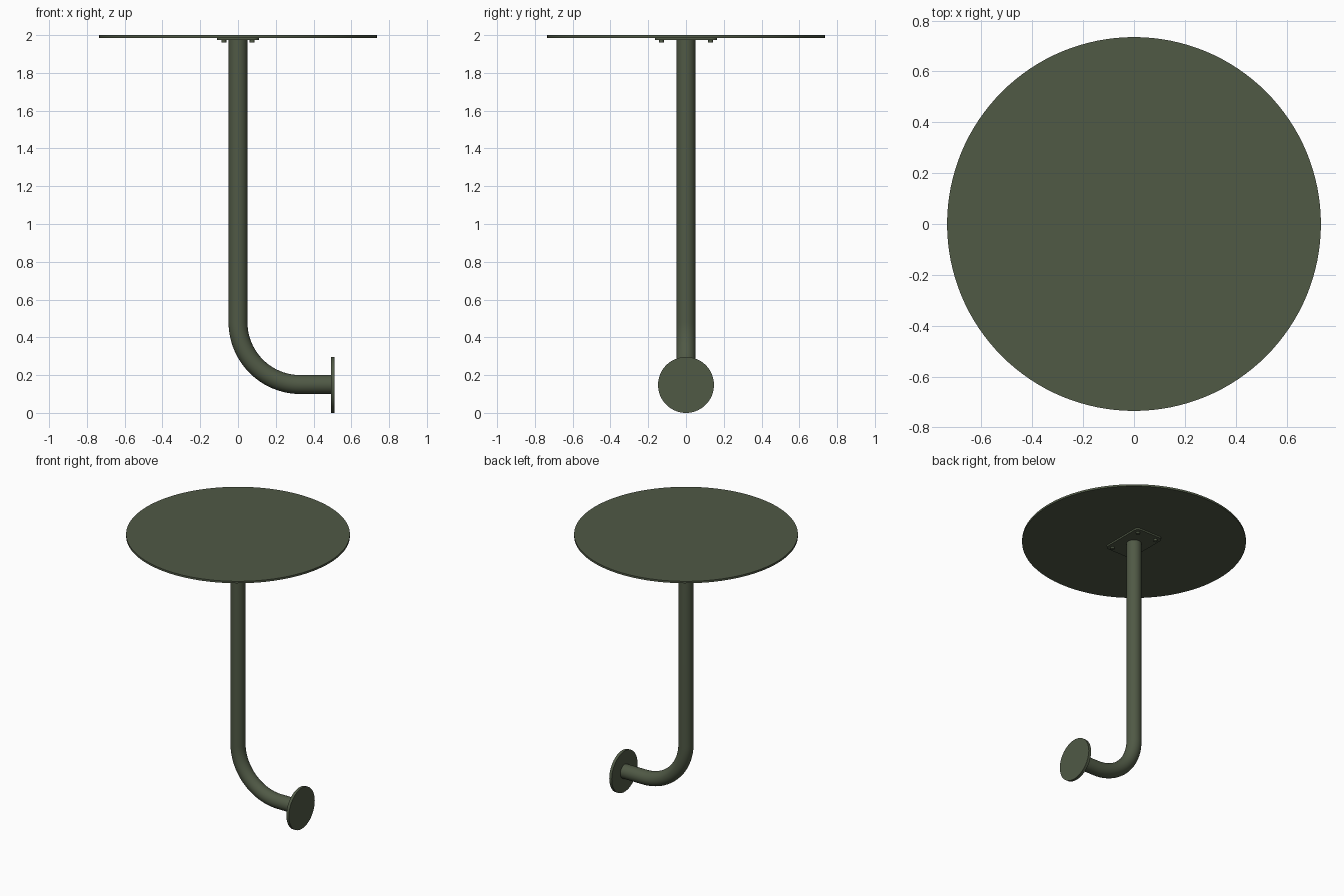
import bpy, bmesh
from math import pi, sin, cos, radians

if "Cube" in bpy.data.objects:
    bpy.data.objects.remove(bpy.data.objects["Cube"])

green = bpy.data.materials.new("olive_paint")
green.diffuse_color = (0.08, 0.10, 0.06, 1)
green.use_nodes = True
green.node_tree.nodes["Principled BSDF"].inputs["Base Color"].default_value = green.diffuse_color


def finish(obj, name):
    obj.name = name
    obj.data.materials.append(green)
    bpy.ops.object.select_all(action='DESELECT')
    obj.select_set(True)
    bpy.context.view_layer.objects.active = obj
    bpy.ops.object.shade_smooth_by_angle(angle=radians(35))


def disc(name, radius, depth, loc, sides=96, rot=(0, 0, 0)):
    bpy.ops.mesh.primitive_cylinder_add(vertices=sides, radius=radius, depth=depth,
                                        location=loc, rotation=rot)
    finish(bpy.context.object, name)


# Round table top
disc("table_top", 0.735, 0.014, (0, 0, 1.993), 128)

# Rounded rectangular mounting plate under the top
hx, hy, r, z0, z1 = 0.11, 0.165, 0.03, 1.974, 1.987
bm = bmesh.new()
outline = []
for i, (sx, sy) in enumerate([(1, 1), (-1, 1), (-1, -1), (1, -1)]):
    for k in range(9):
        a = (i + k / 8) * pi / 2
        outline.append(bm.verts.new((sx * (hx - r) + r * cos(a),
                                     sy * (hy - r) + r * sin(a), z0)))
face = bm.faces.new(outline)
top = bmesh.ops.extrude_face_region(bm, geom=[face])
for v in top["geom"]:
    if isinstance(v, bmesh.types.BMVert):
        v.co.z = z1
bmesh.ops.recalc_face_normals(bm, faces=bm.faces)
mesh = bpy.data.meshes.new("mounting_plate")
bm.to_mesh(mesh)
bm.free()
plate = bpy.data.objects.new("mounting_plate", mesh)
bpy.context.collection.objects.link(plate)
finish(plate, "mounting_plate")

# Bolt heads at the plate corners
for sx in (-1, 1):
    for sy in (-1, 1):
        disc("plate_bolt", 0.013, 0.014, (sx * 0.075, sy * 0.13, 1.969), 16)

# Bent pipe: vertical run, quarter bend, short horizontal run
R, zc = 0.33, 0.15
path = [(0, 0, 1.98)]
for k in range(25):
    a = pi + k / 24 * pi / 2
    path.append((R + R * cos(a), 0, zc + R + R * sin(a)))
path.append((0.497, 0, zc))
curve = bpy.data.curves.new("bent_pipe", 'CURVE')
curve.dimensions = '3D'
curve.bevel_depth = 0.05
curve.bevel_resolution = 10
curve.use_fill_caps = True
spline = curve.splines.new('POLY')
spline.points.add(len(path) - 1)
for p, co in zip(spline.points, path):
    p.co = (*co, 1)
pipe = bpy.data.objects.new("bent_pipe", curve)
bpy.context.collection.objects.link(pipe)
bpy.ops.object.select_all(action='DESELECT')
pipe.select_set(True)
bpy.context.view_layer.objects.active = pipe
bpy.ops.object.convert(target='MESH')
finish(bpy.context.object, "bent_pipe")

# Wall flange at the pipe end
disc("wall_flange", 0.148, 0.02, (0.502, 0, 0.148), 64, (0, pi / 2, 0))
